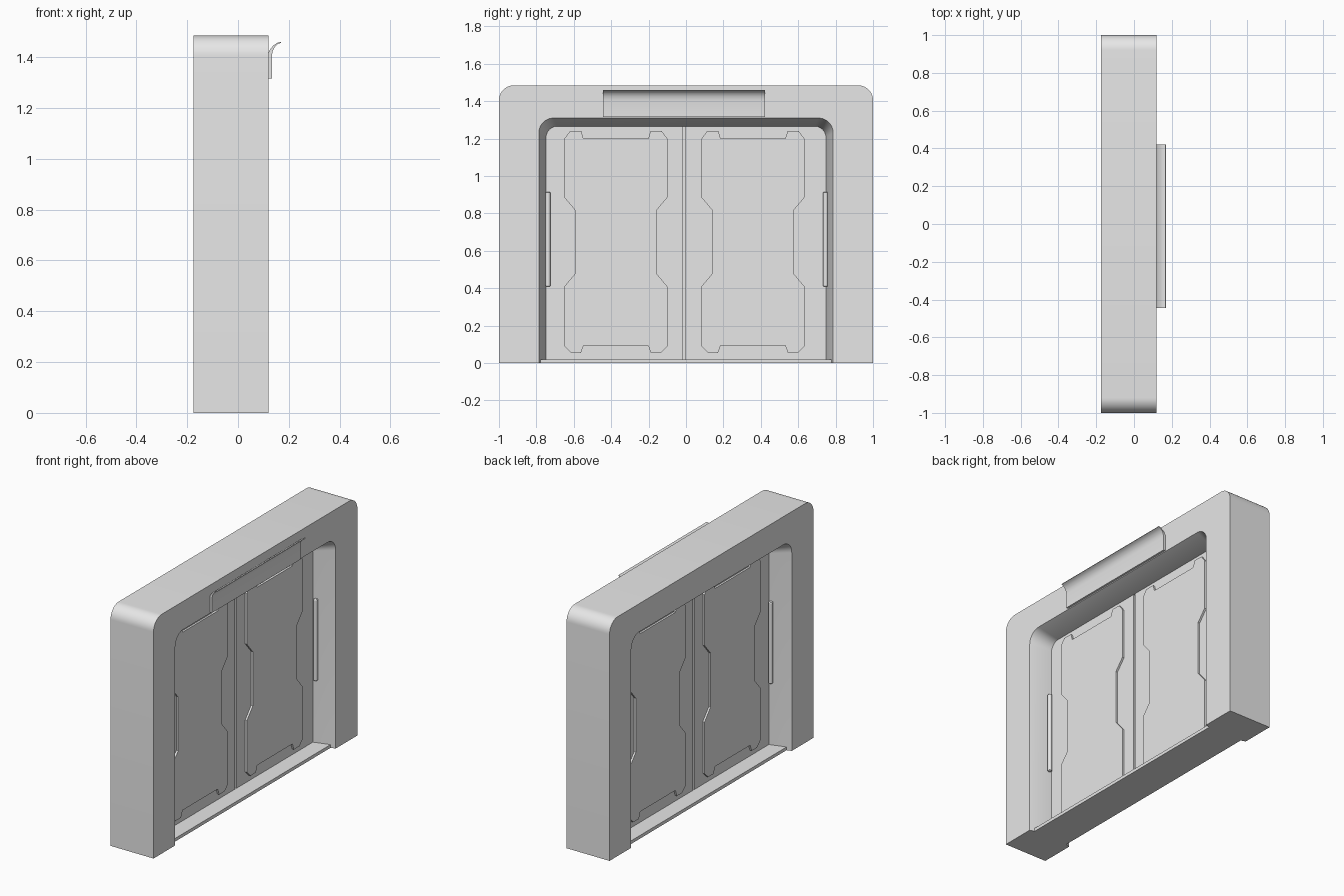
import bpy, bmesh, math

cube = bpy.data.objects.get("Cube")
if cube:
    bpy.data.objects.remove(cube, do_unlink=True)

grey = bpy.data.materials.new("light_grey")
grey.use_nodes = True
grey.diffuse_color = (0.8, 0.8, 0.8, 1)
grey.node_tree.nodes["Principled BSDF"].inputs["Base Color"].default_value = (0.8, 0.8, 0.8, 1)

BACK, FRONT = -0.175, 0.12
MID = (BACK + FRONT) / 2
DOOR = 0.018          # half thickness of the doors


def finish(name, bm, angle=30):
    bmesh.ops.recalc_face_normals(bm, faces=bm.faces)
    mesh = bpy.data.meshes.new(name)
    bm.to_mesh(mesh)
    bm.free()
    mesh.materials.append(grey)
    obj = bpy.data.objects.new(name, mesh)
    bpy.context.collection.objects.link(obj)
    bpy.ops.object.select_all(action='DESELECT')
    obj.select_set(True)
    bpy.context.view_layer.objects.active = obj
    bpy.ops.object.shade_smooth_by_angle(angle=math.radians(angle))
    return obj


def prism(name, start, end):
    """Join two matching closed outlines into a solid."""
    bm = bmesh.new()
    a = [bm.verts.new(p) for p in start]
    b = [bm.verts.new(p) for p in end]
    bm.faces.new(a)
    bm.faces.new(b)
    for i in range(len(a)):
        j = (i + 1) % len(a)
        bm.faces.new((a[i], a[j], b[j], b[i]))
    return finish(name, bm)


def box(name, x0, x1, y0, y1, z0, z1):
    base = [(x0, y0), (x1, y0), (x1, y1), (x0, y1)]
    return prism(name, [(x, y, z0) for x, y in base], [(x, y, z1) for x, y in base])


def arch(x, half, top, radius, steps=10):
    """Open arch with rounded upper corners, from one foot to the other."""
    pts = [(x, -half, 0)]
    for side in (-1, 1):
        for i in range(steps + 1):
            t = math.pi / 2 * i / steps
            if side == 1:
                t = math.pi / 2 - t
            pts.append((x, side * (half - radius + radius * math.cos(t)),
                        top - radius + radius * math.sin(t)))
    return pts + [(x, half, 0)]


# Frame: arches swept around a section whose opening narrows to the doors
section = [arch(BACK, 1, 1.485, 0.08), arch(FRONT, 1, 1.485, 0.08),
           arch(FRONT, 0.787, 1.31, 0.08), arch(MID + DOOR, 0.748, 1.266, 0.06),
           arch(MID - DOOR, 0.748, 1.266, 0.06), arch(BACK, 0.787, 1.31, 0.08)]
bm = bmesh.new()
loops = [[bm.verts.new(p) for p in loop] for loop in section]
for k, a in enumerate(loops):
    b = loops[(k + 1) % len(loops)]
    for i in range(len(a) - 1):
        bm.faces.new((a[i], a[i + 1], b[i + 1], b[i]))
for end in (0, -1):
    bm.faces.new([loop[end] for loop in loops])
finish("door_frame", bm)

# Sill and the pair of doors with a groove between them
box("sill", MID - 0.118, MID + 0.118, -0.785, 0.785, 0, 0.02)
box("right_door", MID - DOOR, MID + DOOR, -0.77, -0.017, 0.01, 1.28)
box("left_door", MID - DOOR, MID + DOOR, -0.002, 0.77, 0.01, 1.28)
box("door_seam", MID - 0.006, MID + 0.006, -0.03, 0.01, 0.01, 1.28)

# Raised waisted panels, showing on both faces of each door
half = [(0.173, 1.2), (0.185, 1.24), (0.245, 1.24), (0.275, 1.2),
        (0.275, 0.885), (0.216, 0.815), (0.216, 0.48), (0.275, 0.41),
        (0.275, 0.09), (0.24, 0.055), (0.187, 0.055), (0.172, 0.095)]
outline = half + [(-y, z) for y, z in reversed(half)]
for name, centre in (("right_panel", -0.375), ("left_panel", 0.358)):
    prism(name, *[[(MID + s * (DOOR + 0.012), centre + y, z) for y, z in outline]
                  for s in (-1, 1)])

# Upright grab bars on both faces
for face, s in (("front", 1), ("rear", -1)):
    for side, y in (("right", -0.738), ("left", 0.746)):
        ring = [(MID + s * 0.038 + 0.013 * math.cos(math.tau * i / 16),
                 y + 0.013 * math.sin(math.tau * i / 16)) for i in range(16)]
        bar = prism(f"{face}_{side}_handle", [(a, b, 0.41) for a, b in ring],
                    [(a, b, 0.915) for a, b in ring])
        bevel = bar.modifiers.new("soft_ends", 'BEVEL')
        bevel.width = 0.004
        bevel.segments = 2

# Flared canopy above the opening
profile = [(0.118, 1.316), (0.133, 1.316), (0.133, 1.405), (0.137, 1.426),
           (0.146, 1.442), (0.157, 1.452), (0.17, 1.457), (0.168, 1.461),
           (0.153, 1.456), (0.139, 1.446), (0.128, 1.433), (0.118, 1.415)]
prism("canopy", *[[(x, y, z) for x, z in profile] for y in (-0.445, 0.422)])
